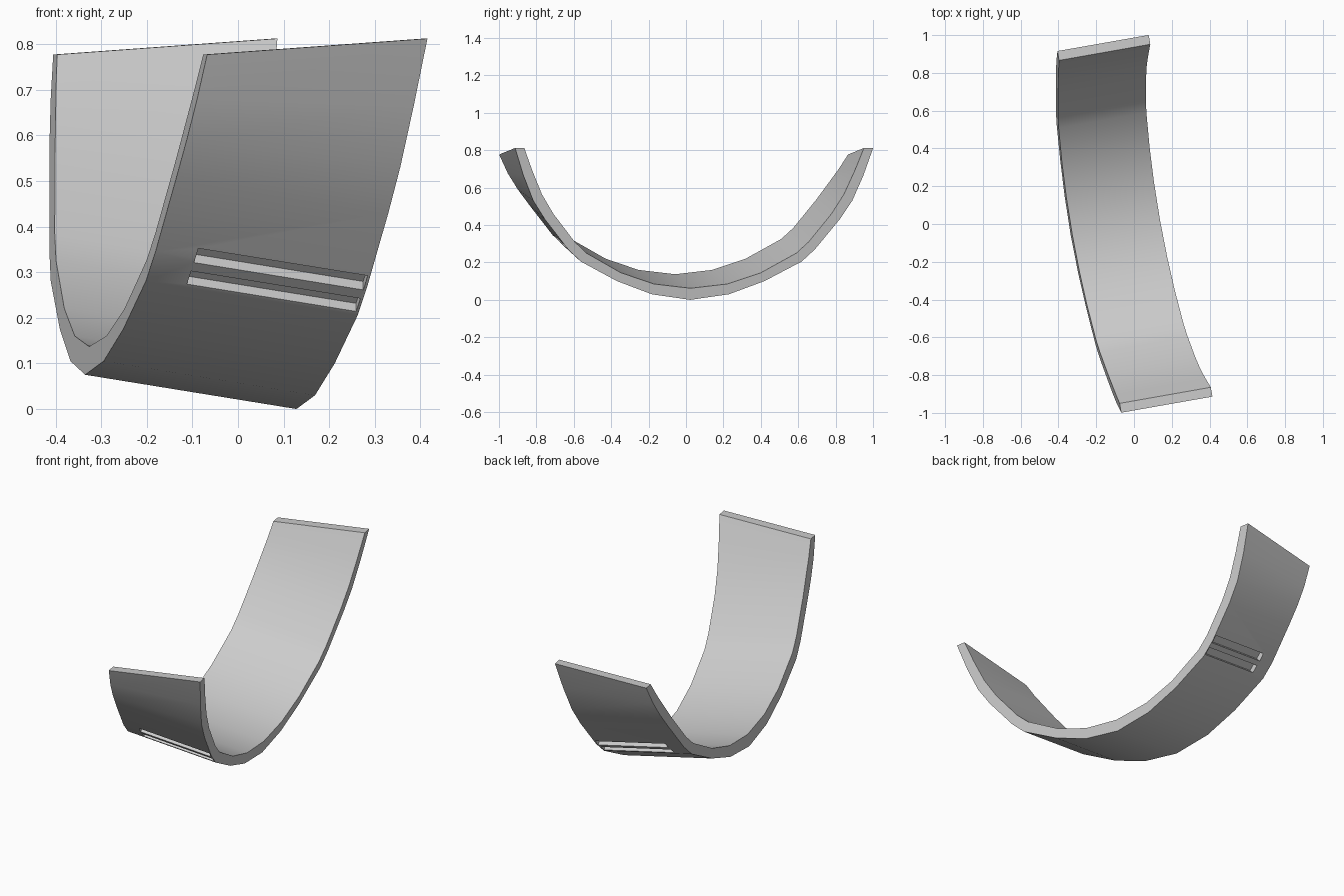
import bpy, bmesh
from math import radians
from mathutils import Matrix, Vector

if "Cube" in bpy.data.objects:
    bpy.data.objects.remove(bpy.data.objects["Cube"])

# Half profiles of the right rim, centre to end: (distance along, height)
OUTER = [(0, .0), (.21, .03), (.40, .10), (.60, .205), (.67, .27),
         (.80, .43), (.866, .53), (.923, .665), (.972, .812)]
INNER = [(0, .062), (.20, .085), (.38, .145), (.57, .25), (.635, .31),
         (.755, .46), (.82, .565), (.875, .69), (.922, .812)]
# Height gain of the left rim over the right one; the ends are cut back
LIFT = [.075] * 6 + [.06, .012, -.035]
TURN = Matrix.Rotation(radians(10), 4, 'Z')


def rim_points(v, z, lift):
    """Right and left rim positions of the leaning strip."""
    zl = z + lift
    right = Vector((.13 + .12 * z / .81, v, z))
    left = Vector((-.34 + .10 * (zl - .077) / .7, v, zl))
    return TURN @ right, TURN @ left


def make_object(name, bm):
    bmesh.ops.recalc_face_normals(bm, faces=bm.faces)
    me = bpy.data.meshes.new(name)
    bm.to_mesh(me)
    bm.free()
    ob = bpy.data.objects.new(name, me)
    bpy.context.collection.objects.link(ob)
    return ob


# Curved guard: four-cornered sections swept along the arc
bm = bmesh.new()
rings = []
n = len(OUTER)
for i in range(1 - n, n):
    k, side = abs(i), (1 if i >= 0 else -1)
    o_r, o_l = rim_points(side * OUTER[k][0], OUTER[k][1], LIFT[k])
    i_r, i_l = rim_points(side * INNER[k][0], INNER[k][1], LIFT[k])
    rings.append([bm.verts.new(p) for p in (o_r, o_l, i_l, i_r)])
for a, b in zip(rings, rings[1:]):
    for j in range(4):
        bm.faces.new((a[j], a[(j + 1) % 4], b[(j + 1) % 4], b[j]))
bm.faces.new(rings[0])
bm.faces.new(rings[-1])
guard = make_object("curved_guard", bm)

# Two shallow slots in the outer face near each end
bm = bmesh.new()
for side in (-1, 1):
    for v, z in ((.624, .227), (.674, .275)):
        right, left = rim_points(side * v, z, .075)
        across = (left - right).normalized()
        along = TURN @ Vector((0, side * .72, .69))
        along = (along - across * along.dot(across)).normalized()
        normal = across.cross(along)
        start, stop = right + across * .006, left - across * .09
        m = Matrix((across, along, normal)).transposed().to_4x4()
        m.translation = (start + stop) / 2
        size = Matrix.Diagonal(((stop - start).length, .042, .05, 1))
        bmesh.ops.create_cube(bm, size=1, matrix=m @ size)
cutter = make_object("slot_cutter", bm)
cutter.hide_render = True

bpy.context.view_layer.objects.active = guard
guard.select_set(True)
cut = guard.modifiers.new("slots", 'BOOLEAN')
cut.operation = 'DIFFERENCE'
cut.solver = 'EXACT'
cut.object = cutter
bpy.ops.object.modifier_apply(modifier=cut.name)
bpy.data.objects.remove(cutter)
bpy.ops.object.shade_smooth_by_angle(angle=radians(30))
